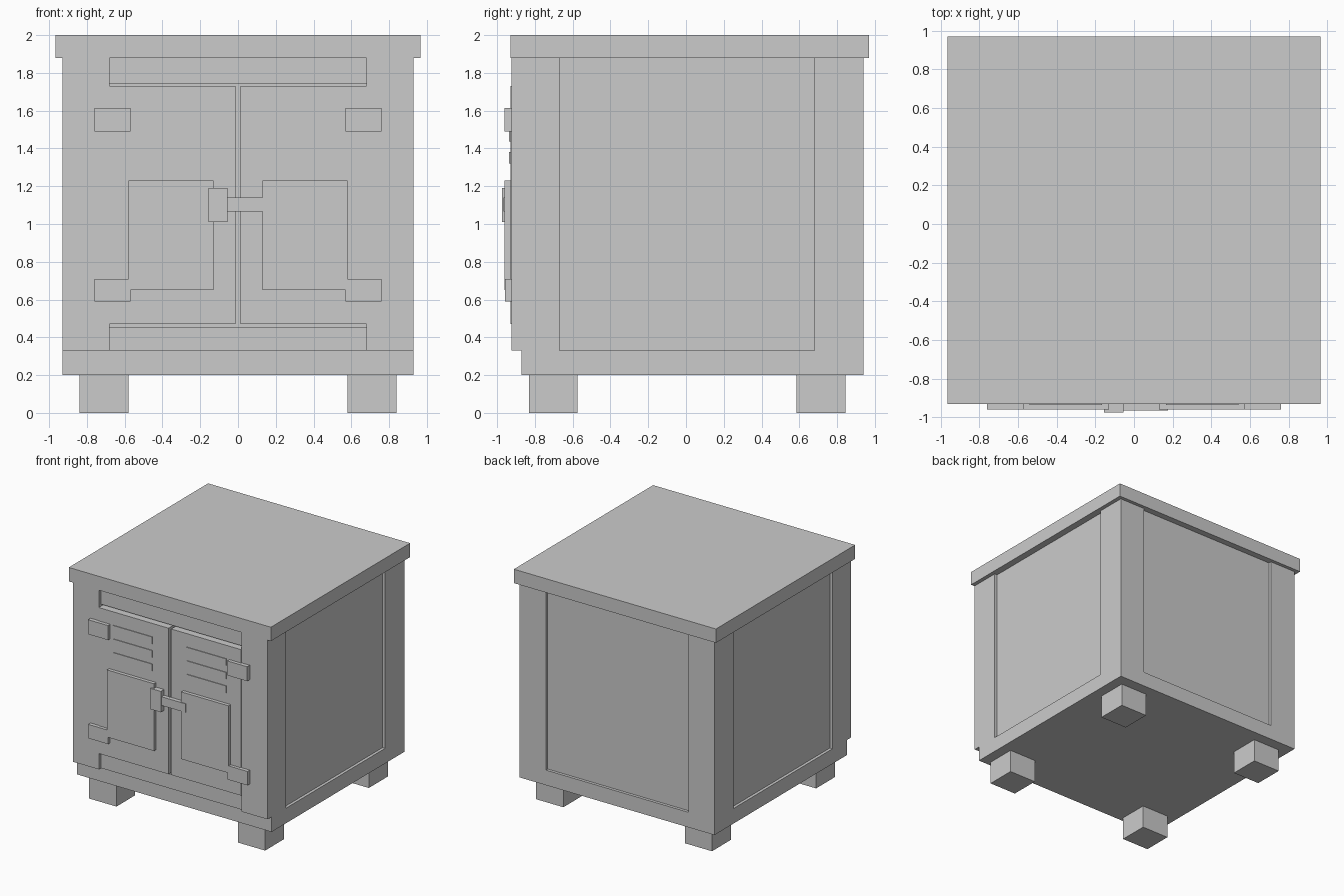
import bpy

cube = bpy.data.objects.get("Cube")
if cube:
    bpy.data.objects.remove(cube, do_unlink=True)

grey = bpy.data.materials.new("plain_grey")
grey.use_nodes = True
GREY = (0.6, 0.6, 0.6, 1)
grey.diffuse_color = GREY
grey.node_tree.nodes["Principled BSDF"].inputs["Base Color"].default_value = GREY


def box(name, x, y, z):
    """Flat-faced box from its (low, high) range on each axis."""
    corners = [(a, b, c) for a in x for b in y for c in z]
    faces = [(0, 1, 3, 2), (4, 6, 7, 5), (0, 4, 5, 1),
             (2, 3, 7, 6), (0, 2, 6, 4), (1, 5, 7, 3)]
    mesh = bpy.data.meshes.new(name)
    mesh.from_pydata(corners, [], faces)
    mesh.materials.append(grey)
    obj = bpy.data.objects.new(name, mesh)
    bpy.context.collection.objects.link(obj)
    return obj


def pair(name, x, y, z):
    """The same box on the left (+x) and the right (-x)."""
    box("left_" + name, x, y, z)
    box("right_" + name, (-x[1], -x[0]), y, z)


WALL_BOTTOM, WALL_TOP = 0.33, 1.88
FRONT, DOOR_FRONT = -0.925, -0.93
POST_X = (0.68, 0.93)

# Carcass: lid, plinth, recessed side and back walls
box("lid", (-0.965, 0.965), (-0.93, 0.97), (WALL_TOP, 2.0))
box("plinth", (-0.93, 0.93), (-0.87, 0.94), (0.2, WALL_BOTTOM))
box("inner_walls", (-0.905, 0.905), (-0.85, 0.915), (WALL_BOTTOM, WALL_TOP))

# Corner posts framing the recessed walls
pair("front_post", POST_X, (FRONT, -0.67), (WALL_BOTTOM, WALL_TOP))
pair("back_post", POST_X, (0.68, 0.94), (WALL_BOTTOM, WALL_TOP))

# Feet
pair("front_foot", (0.58, 0.84), (-0.83, -0.575), (0, 0.2))
pair("back_foot", (0.58, 0.84), (0.585, 0.845), (0, 0.2))

# Recessed rails above and below the doors
box("upper_rail", (-0.68, 0.68), (-0.895, -0.85), (1.745, WALL_TOP))
box("lower_rail", (-0.68, 0.68), (-0.895, -0.85), (WALL_BOTTOM, 0.455))

# Doors with raised panels
pair("door", (0.012, 0.68), (DOOR_FRONT, -0.85), (0.47, 1.73))
pair("door_panel", (0.13, 0.58), (-0.96, DOOR_FRONT), (0.65, 1.23))

# Hinges
pair("upper_hinge", (0.57, 0.76), (-0.96, -0.92), (1.49, 1.615))
pair("lower_hinge", (0.57, 0.76), (-0.957, -0.92), (0.59, 0.71))

# Thin vent slats
for i in range(3):
    top = 1.615 - 0.117 * i
    pair(f"vent_slat_{i + 1}", (0.165, 0.54), (-0.936, DOOR_FRONT), (top - 0.06, top))

# Latch
box("latch_block", (-0.155, -0.055), (-0.975, DOOR_FRONT), (1.01, 1.19))
box("latch_bar", (-0.055, 0.175), (-0.965, DOOR_FRONT), (1.065, 1.14))
